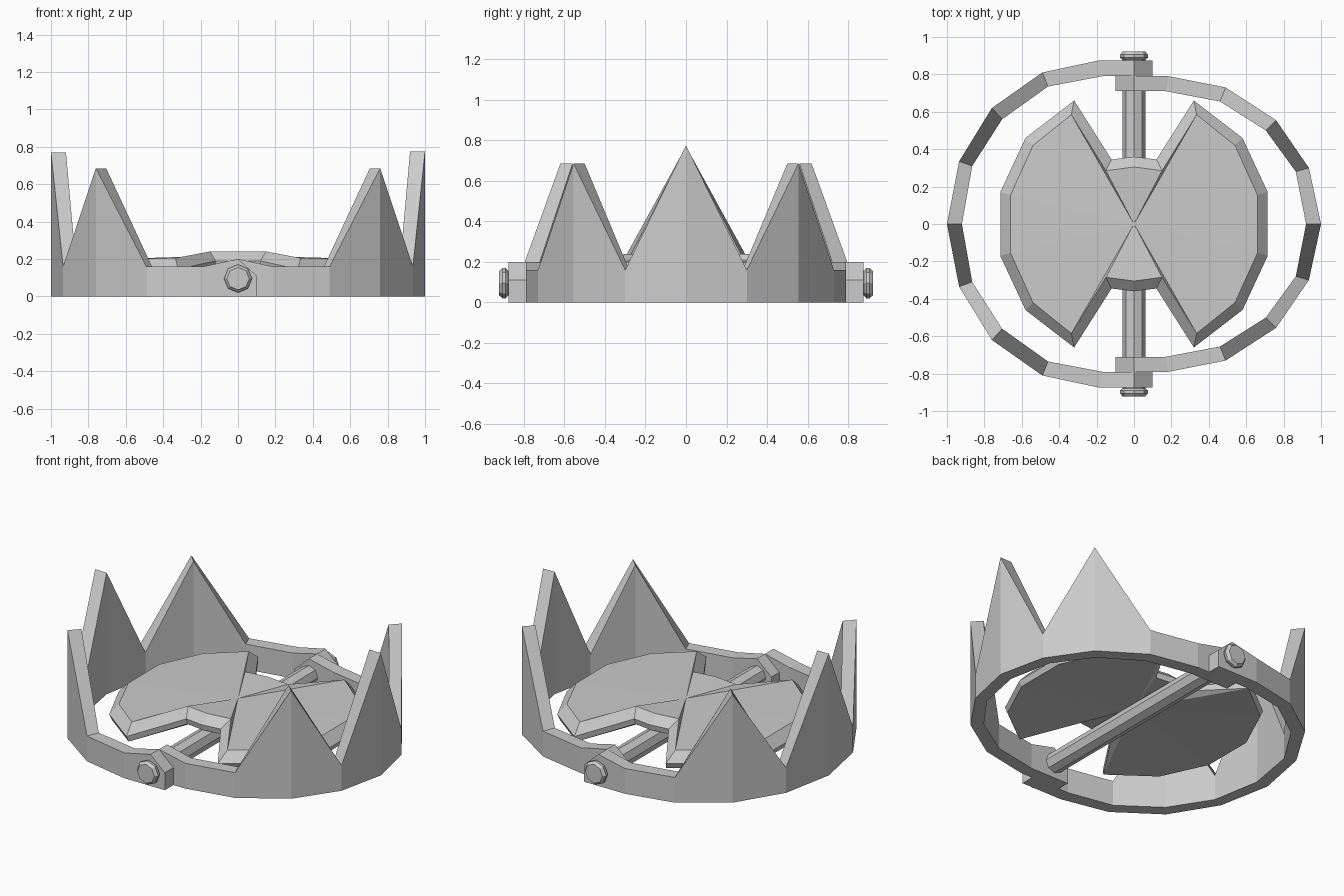
import bpy, bmesh, math

if "Cube" in bpy.data.objects:
    bpy.data.objects.remove(bpy.data.objects["Cube"])


def finish(bm, name):
    bmesh.ops.recalc_face_normals(bm, faces=bm.faces)
    me = bpy.data.meshes.new(name)
    bm.to_mesh(me)
    bm.free()
    ob = bpy.data.objects.new(name, me)
    bpy.context.collection.objects.link(ob)
    return ob


# Toothed jaws: stations run from the pivot lug to the middle tooth,
# each (outer x, outer y, inner x, inner y, top z)
def jaw(name, side, half):
    full = half + [(a, -b, c, -d, z) for a, b, c, d, z in half[-2::-1]]
    bm = bmesh.new()
    rings = []
    for ox, oy, ix, iy, z in full:
        pts = [(ox, oy, 0), (ox, oy, z), (ix, iy, z), (ix, iy, 0)]
        rings.append([bm.verts.new((side * x, y, h)) for x, y, h in pts])
    for a, b in zip(rings, rings[1:]):
        for i in range(4):
            j = (i + 1) % 4
            bm.faces.new((a[i], a[j], b[j], b[i]))
    bm.faces.new(rings[0])
    bm.faces.new(rings[-1])
    finish(bm, name)


jaw("left_jaw", -1, [
    (-0.10, 0.875, -0.10, 0.79, 0.11), (0, 0.875, 0, 0.79, 0.20),
    (0.185, 0.875, 0.17, 0.79, 0.16), (0.49, 0.81, 0.46, 0.735, 0.16),
    (0.76, 0.62, 0.705, 0.56, 0.685), (0.935, 0.335, 0.865, 0.31, 0.16),
    (1.0, 0, 0.92, 0, 0.77)])
jaw("right_jaw", 1, [
    (-0.10, 0.79, -0.10, 0.71, 0.11), (0, 0.79, 0, 0.71, 0.20),
    (0.185, 0.79, 0.17, 0.71, 0.16), (0.49, 0.73, 0.46, 0.655, 0.16),
    (0.76, 0.555, 0.705, 0.50, 0.685), (0.935, 0.30, 0.865, 0.28, 0.16),
    (1.0, 0, 0.92, 0, 0.775)])


# Bow-tie trigger plate: one quadrant of the rim, mirrored round
def mirror_rim(q):
    half = q + [(x, -y, z) for x, y, z in q[::-1]]
    left = [(-x, y, z) for x, y, z in half[::-1]]
    return half[:-1] + left[:-1]


top = mirror_rim([(0, 0.305, 0.24), (0.15, 0.285, 0.24), (0.335, 0.585, 0.205),
                  (0.54, 0.42, 0.20), (0.66, 0.155, 0.20)])
mid = mirror_rim([(0, 0.36, 0.19), (0.12, 0.345, 0.19), (0.32, 0.66, 0.145),
                  (0.58, 0.46, 0.14), (0.715, 0.17, 0.14)])
low = [(x * 0.98, y * 0.98, z - 0.035) for x, y, z in mid]
bm = bmesh.new()
tv, mv, lv = [[bm.verts.new(p) for p in ring] for ring in (top, mid, low)]
ct, cl = bm.verts.new((0, 0, 0.22)), bm.verts.new((0, 0, 0.145))
for i in range(len(tv)):
    j = (i + 1) % len(tv)
    bm.faces.new((tv[i], tv[j], ct))
    bm.faces.new((lv[j], lv[i], cl))
    bm.faces.new((tv[i], mv[i], mv[j], tv[j]))
    bm.faces.new((mv[i], lv[i], lv[j], mv[j]))
finish(bm, "trigger_plate")


# Octagonal turned parts along y, from (y, radius) pairs
def turned(name, prof, z=0.095, n=8):
    bm = bmesh.new()
    rings = [[bm.verts.new((r * math.cos(math.tau * k / n), y,
                            z + r * math.sin(math.tau * k / n)))
              for k in range(n)] for y, r in prof]
    for a, b in zip(rings, rings[1:]):
        for k in range(n):
            m = (k + 1) % n
            bm.faces.new((a[k], a[m], b[m], b[k]))
    bm.faces.new(rings[0])
    bm.faces.new(rings[-1])
    finish(bm, name)


# Hinge rod and its end heads
turned("hinge_rod", [(-0.88, 0.062), (0.88, 0.062)])
for s, label in ((-1, "front"), (1, "back")):
    turned(label + "_rod_head", [(s * 0.872, 0.055), (s * 0.89, 0.075),
                                 (s * 0.905, 0.075), (s * 0.922, 0.06)])
